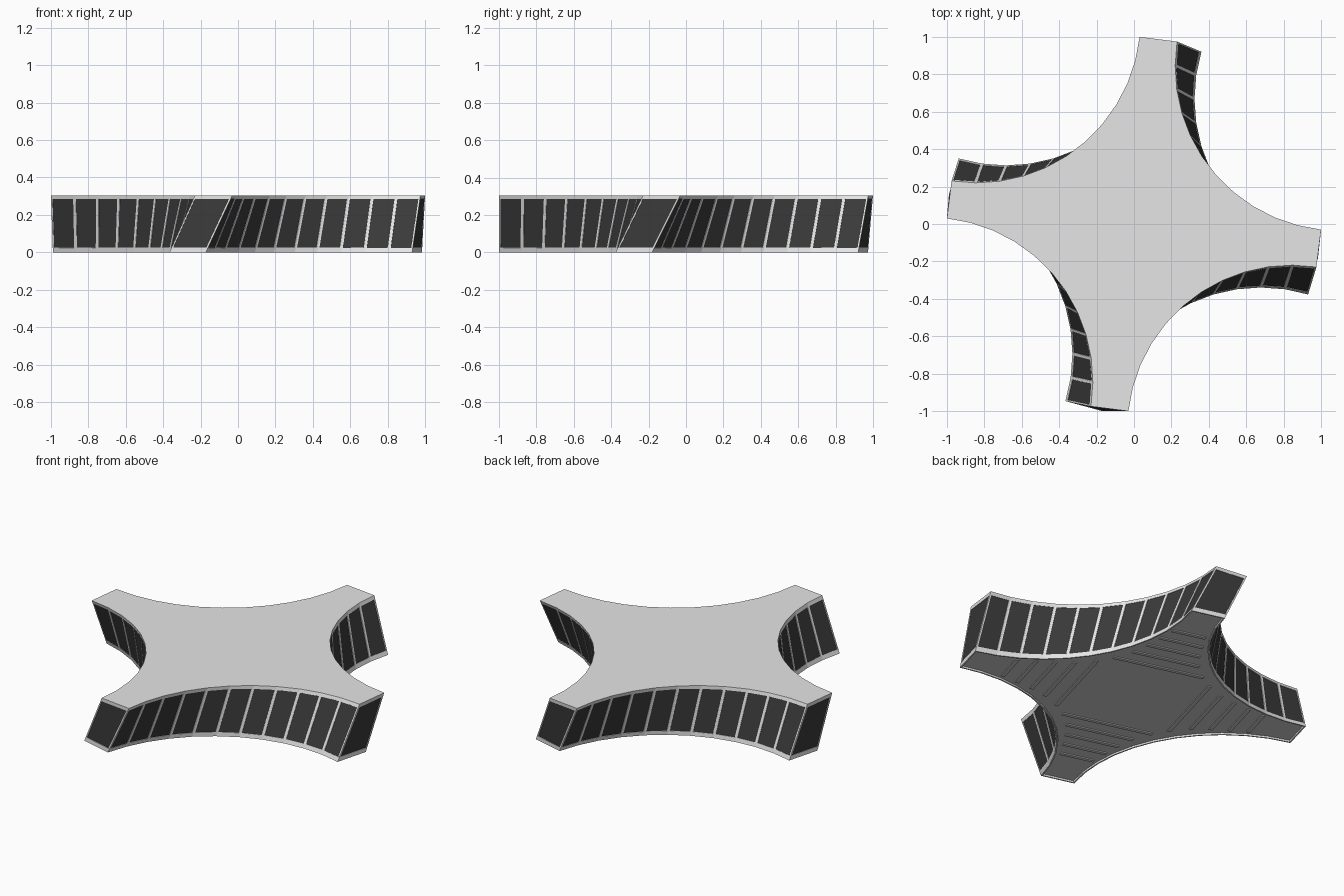
import bpy, bmesh
from math import radians, asin, sin, cos, pi
from mathutils import Vector, Matrix

if "Cube" in bpy.data.objects:
    bpy.data.objects.remove(bpy.data.objects["Cube"])


def material(name, value):
    mat = bpy.data.materials.new(name)
    mat.use_nodes = True
    color = (value, value, value, 1)
    mat.diffuse_color = color
    mat.node_tree.nodes["Principled BSDF"].inputs["Base Color"].default_value = color
    return mat


light = material("light grey", 0.79)
dark = material("charcoal", 0.042)
under = material("underside grey", 0.63)

HEIGHT, TWIST, PANELS = 0.305, radians(-8), 11
BASE_SHIFT = Vector((-0.003, -0.013))


def add_object(name, bm, mats):
    mesh = bpy.data.meshes.new(name)
    bm.to_mesh(mesh)
    bm.free()
    for m in mats:
        mesh.materials.append(m)
    obj = bpy.data.objects.new(name, mesh)
    bpy.context.collection.objects.link(obj)


def star_outline():
    # One concave side between neighbouring arm tips, repeated four times
    a, b = Vector((0.03, 1.0)), Vector((-0.975, 0.23))
    mid, along = (a + b) / 2, (b - a).normalized()
    outward = Vector((along.y, -along.x))
    if outward.dot(mid) < 0:
        outward = -outward
    half, sag = (b - a).length / 2, 0.27
    radius = (half ** 2 + sag ** 2) / (2 * sag)
    center, sweep = mid + outward * (radius - sag), asin(half / radius)
    side = []
    for i in range(PANELS + 1):
        t = sweep * (2 * i / PANELS - 1)
        side.append(center + along * radius * sin(t) - outward * radius * cos(t))
    return [Matrix.Rotation(k * pi / 2, 2) @ p for k in range(4) for p in side]


# Twisted body: lower band, wall, upper band
bm = bmesh.new()
outline = star_outline()
count = len(outline)
base_points = [Matrix.Rotation(TWIST, 2) @ p + BASE_SHIFT for p in outline]
rings = []
for z in (0, 0.017, 0.293, HEIGHT):
    rings.append([bm.verts.new((*lo.lerp(hi, z / HEIGHT), z))
                  for lo, hi in zip(base_points, outline)])
walls = []
for level in range(3):
    low, high = rings[level], rings[level + 1]
    for i in range(count):
        j = (i + 1) % count
        face = bm.faces.new((low[i], low[j], high[j], high[i]))
        if level == 1:
            walls.append(face)
bm.faces.new(rings[-1])
bottom = bm.faces.new(rings[0][::-1])
bmesh.ops.recalc_face_normals(bm, faces=bm.faces[:])

# Flush light ribs around slightly recessed dark panels
for thickness, depth in ((0.008, 0), (0.0005, -0.002)):
    bmesh.ops.inset_individual(bm, faces=walls, thickness=thickness, depth=depth,
                               use_even_offset=True)
for face in walls:
    face.material_index = 1

# Narrow lip around the recessed underside
for thickness, depth in ((0.008, 0), (0.001, -0.01)):
    bmesh.ops.inset_region(bm, faces=[bottom], thickness=thickness, depth=depth,
                           use_even_offset=True)
bottom.material_index = 2
add_object("twisted_star_body", bm, (light, dark, under))

# Underside grip bars across each arm, shorter toward the tip
bm = bmesh.new()
arm_angle = radians(-7.5) + TWIST
for k in range(4):
    turn = Matrix.Rotation(arm_angle + k * pi / 2, 4, "Z")
    for n, half in enumerate((0.27, 0.2, 0.16, 0.13, 0.1)):
        place = Matrix.Translation((*BASE_SHIFT, 0.008)) @ turn @ Matrix.Translation((0, 0.34 + 0.1 * n, 0))
        bmesh.ops.create_cube(bm, size=1, matrix=place @ Matrix.Diagonal((2 * half, 0.022, 0.008, 1)))
add_object("underside_grip_bars", bm, (under,))
